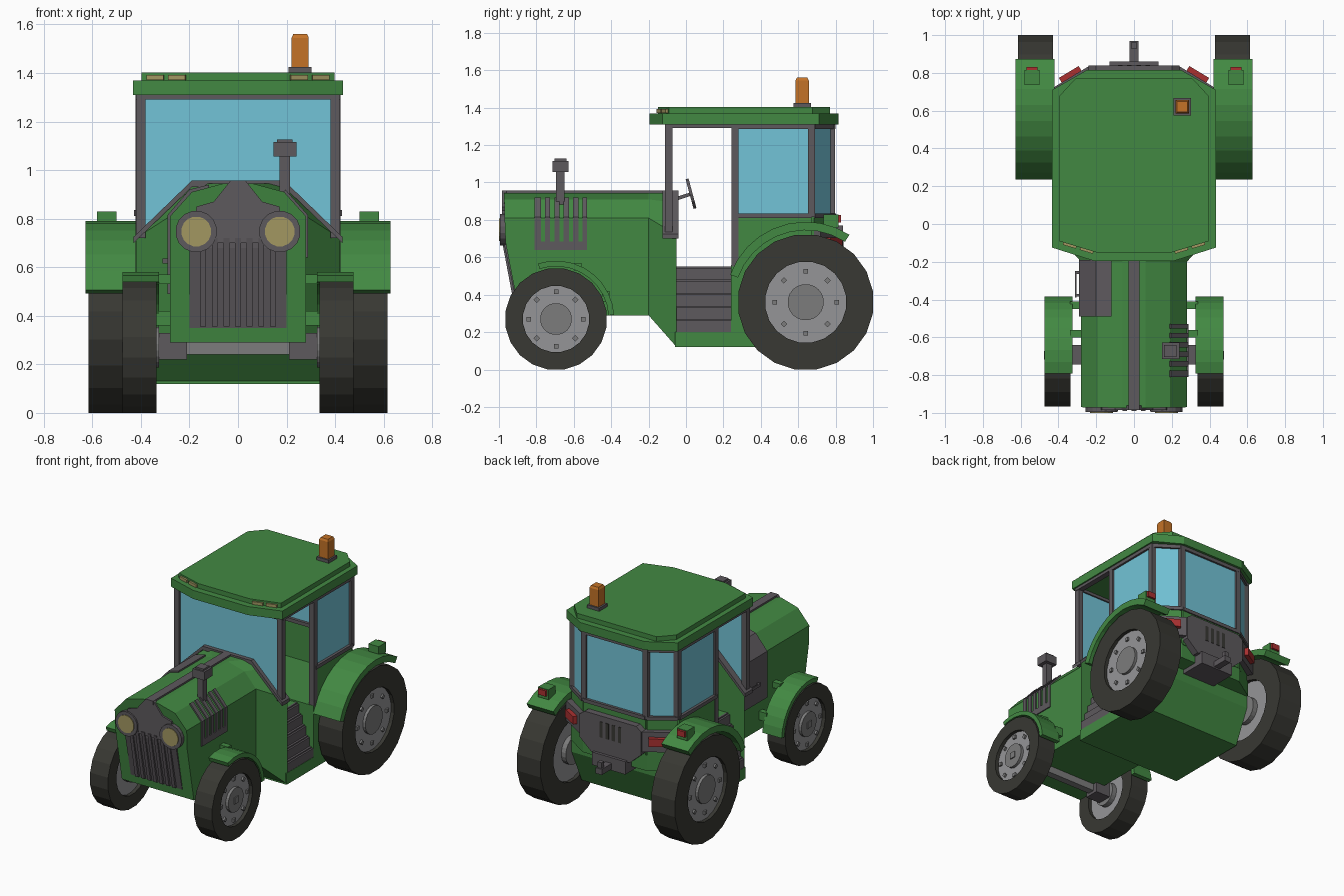
import bpy, bmesh, math
from mathutils import Vector

if "Cube" in bpy.data.objects:
    bpy.data.objects.remove(bpy.data.objects["Cube"])


def material(name, *rgb):
    m = bpy.data.materials.new(name)
    m.diffuse_color = (*rgb, 1)
    m.use_nodes = True
    m.node_tree.nodes["Principled BSDF"].inputs["Base Color"].default_value = m.diffuse_color
    return m


GREEN = material("green", 0.055, 0.25, 0.055)
DARK = material("dark_trim", 0.11, 0.10, 0.11)
RUBBER = material("rubber", 0.04, 0.04, 0.033)
GLASS = material("glass", 0.17, 0.55, 0.68)
RIM = material("rim", 0.30, 0.30, 0.31)
HUB = material("hub", 0.20, 0.20, 0.20)
LAMP = material("lamp", 0.36, 0.31, 0.12)
ORANGE = material("orange", 0.55, 0.17, 0.02)
RED = material("red", 0.40, 0.03, 0.03)


def loft(name, rings, mat, mir=False, closed=False):
    """Skin equal-length rings; cap the ends, or join last to first."""
    bm = bmesh.new()
    vs = [[bm.verts.new(p) for p in r] for r in rings]
    n = len(vs[0])
    for a, b in zip(vs, vs[1:] + ([vs[0]] if closed else [])):
        for i in range(n):
            j = (i + 1) % n
            bm.faces.new((a[i], a[j], b[j], b[i]))
    if not closed:
        bm.faces.new(vs[0])
        bm.faces.new(vs[-1])
    bmesh.ops.recalc_face_normals(bm, faces=bm.faces)
    me = bpy.data.meshes.new(name)
    bm.to_mesh(me)
    bm.free()
    me.materials.append(mat)
    ob = bpy.data.objects.new(name, me)
    bpy.context.collection.objects.link(ob)
    if mir:
        ob.modifiers.new("mirror", 'MIRROR').use_mirror_merge = False
    return ob


def prism(name, pts, axis, a, b, mat, mir=False):
    put = {'x': lambda p, t: (t, p[0], p[1]),
           'y': lambda p, t: (p[0], t, p[1]),
           'z': lambda p, t: (p[0], p[1], t)}[axis]
    return loft(name, [[put(p, t) for p in pts] for t in (a, b)], mat, mir)


def box(name, x0, x1, y0, y1, z0, z1, mat, mir=False):
    return prism(name, [(x0, y0), (x1, y0), (x1, y1), (x0, y1)], 'z', z0, z1, mat, mir)


def panel(name, p, q, z0, z1, t, mat, mir=False):
    """Upright slab between two plan points."""
    p, q = Vector(p), Vector(q)
    d = (q - p).normalized() * t / 2
    n = Vector((-d.y, d.x))
    return prism(name, [p + n, q + n, q - n, p - n], 'z', z0, z1, mat, mir)


def disc(cu, cv, r, n, phase=0.5):
    return [(cu + r * math.cos(2 * math.pi * (i + phase) / n),
             cv + r * math.sin(2 * math.pi * (i + phase) / n)) for i in range(n)]


def sym(half):
    return half + [(-p[0], *p[1:]) for p in reversed(half)]


def arc_band(name, cy, cz, r0, r1, a0, a1, x0, x1, mat, n=9):
    rings = []
    for i in range(n + 1):
        a = math.radians(a0 + (a1 - a0) * i / n)
        c, s = math.cos(a), math.sin(a)
        rings.append([(x, cy + r * c, cz + r * s)
                      for x, r in ((x0, r0), (x1, r0), (x1, r1), (x0, r1))])
    loft(name, rings, mat, True)


# Wheels: tyre ring, recessed rim, hub and bolts
def wheel(tag, cy, R, x0, x1, rim, hub, bolt_r):
    n = 20
    Rv = R / math.cos(math.pi / n)
    rings = []
    for i in range(n):
        a = 2 * math.pi * (i + 0.5) / n
        rings.append([(x, cy + r * math.cos(a), R + r * math.sin(a)) for r, x in
                      ((rim, x0), (Rv, x0), (Rv, x1), (rim, x1))])
    loft(tag + "_tyre", rings, RUBBER, True, closed=True)
    prism(tag + "_rim", disc(cy, R, rim + 0.004, n), 'x', x0 + 0.025, x1 - 0.025, RIM, True)
    prism(tag + "_hub", disc(cy, R, hub, n), 'x', x0 - 0.01, x1 - 0.005, HUB, True)
    for k in range(8):
        a = k * math.pi / 4
        prism(tag + "_bolt", disc(cy + bolt_r * math.cos(a), R + bolt_r * math.sin(a),
              0.017, 4, a * 2 / math.pi + 0.5), 'x', x1 - 0.03, x1 - 0.012, HUB, True)


wheel("rear", 0.64, 0.36, 0.43, 0.615, 0.218, 0.097, 0.165)
wheel("front", -0.695, 0.27, 0.335, 0.475, 0.178, 0.085, 0.145)
box("front_hub_cap", 0.46, 0.477, -0.717, -0.673, 0.248, 0.292, HUB, True)

# Fenders
arc_band("rear_fender", 0.64, 0.36, 0.385, 0.43, 57, 160, 0.42, 0.628, GREEN)
arc_band("front_fender", -0.695, 0.27, 0.282, 0.312, 4, 108, 0.325, 0.475, GREEN)
box("fender_bracket", 0.27, 0.34, -0.45, -0.41, 0.36, 0.42, GREEN, True)
box("fender_stay", 0.27, 0.34, -0.60, -0.56, 0.53, 0.57, GREEN, True)
box("fender_lamp_housing", 0.50, 0.58, 0.735, 0.815, 0.76, 0.83, GREEN, True)
box("fender_lamp", 0.51, 0.57, 0.81, 0.83, 0.785, 0.825, RED, True)

# Hood flaring into the cowl
hood = [(0.28, 0.29), (0.28, 0.68), (0.28, 0.81), (0.19, 0.91), (0.06, 0.945)]
front_y = [-0.89, -0.965, -0.97, -0.972, -0.974]
cowl = [(0.42, 0.12), (0.42, 0.5), (0.42, 0.72), (0.25, 0.89), (0.19, 0.945)]
loft("hood", [sym([(x, y, z) for (x, z), y in zip(hood, front_y)]),
              sym([(x, -0.2, z) for x, z in hood]),
              sym([(x, -0.05, z) for x, z in cowl])], GREEN)
box("hood_spine", -0.03, 0.03, -0.985, -0.1, 0.93, 0.957, DARK)

# Grille and headlights
prism("grille", [(-0.905, 0.35), (-0.975, 0.68), (-0.982, 0.80), (-0.95, 0.80), (-0.88, 0.35)],
      'x', -0.2, 0.2, DARK)
prism("grille_top", sym([(0.2, 0.7), (0.17, 0.85), (0.1, 0.87), (0.03, 0.957)]),
      'y', -0.984, -0.96, DARK)
for i in range(7):
    x = -0.144 + i * 0.048
    prism("grille_slat", [(-0.921, 0.355), (-0.99, 0.72), (-0.96, 0.72), (-0.89, 0.355)],
          'x', x - 0.012, x + 0.012, DARK)
prism("headlight_ring", disc(0.172, 0.747, 0.086, 16), 'y', -0.995, -0.955, DARK, True)
prism("headlight_lens", disc(0.172, 0.747, 0.062, 16), 'y', -1.0, -0.98, LAMP, True)

# Front axle
box("front_axle", -0.34, 0.34, -0.72, -0.67, 0.24, 0.29, HUB)
box("axle_block", 0.21, 0.325, -0.745, -0.64, 0.22, 0.33, DARK, True)

# Right vent panel with exhaust
band = [(0.27, 0.68), (0.288, 0.68), (0.288, 0.815), (0.195, 0.92), (0.18, 0.90), (0.27, 0.80)]
box("vent_base", 0.27, 0.288, -0.81, -0.53, 0.64, 0.685, DARK)
for k in range(6):
    y0 = -0.81 if k == 0 else -0.804 + k * 0.05
    y1 = -0.53 if k == 5 else -0.776 + k * 0.05
    prism("vent_bar", band, 'y', y0, y1, DARK)
box("exhaust_pipe", 0.17, 0.215, -0.695, -0.65, 0.88, 1.06, DARK)
box("exhaust_muffler", 0.147, 0.24, -0.715, -0.627, 1.055, 1.115, DARK)
box("exhaust_cap", 0.16, 0.225, -0.703, -0.64, 1.115, 1.127, DARK)

# Left engine cover with handle
prism("engine_cover", [(-0.27, 0.49), (-0.29, 0.49), (-0.29, 0.815), (-0.2, 0.92),
                       (-0.12, 0.94), (-0.12, 0.9)], 'y', -0.49, -0.19, DARK)
box("cover_handle", -0.312, -0.304, -0.39, -0.25, 0.615, 0.635, DARK)
for y in (-0.385, -0.265):
    box("handle_post", -0.305, -0.285, y, y + 0.015, 0.615, 0.635, DARK)

# Lower body, sill and steps
box("centre_tub", -0.28, 0.28, -0.06, 0.25, 0.12, 0.55, GREEN)
box("door_sill", -0.42, 0.42, -0.06, 0.25, 0.12, 0.2, GREEN)
prism("rear_body", [(0.24, 0.12), (0.56, 0.12), (0.67, 0.36), (0.67, 0.55), (0.24, 0.55)],
      'x', -0.42, 0.42, GREEN)
for i in range(5):
    box("step", 0.27, 0.418 - 0.028 * i, -0.05, 0.24, 0.2 + 0.07 * i, 0.262 + 0.07 * i, DARK, True)
    box("step_riser", 0.27, 0.405 - 0.028 * i, -0.05, 0.24, 0.2 + 0.07 * i, 0.27 + 0.07 * i, DARK, True)
prism("cab_floor", sym([(0.42, 0.24), (0.42, 0.68), (0.25, 0.79)]), 'z', 0.45, 0.56, GREEN)

# Cab: walls, sills, glass and headers follow one plan path
A, B, C = (0.403, 0.262), (0.403, 0.67), (0.24, 0.778)
for tag, p, q, mir in (("side", A, B, True), ("corner", B, C, True),
                       ("rear", C, (-C[0], C[1]), False)):
    panel(tag + "_wall", p, q, 0.55, 0.82, 0.032, GREEN, mir)
    panel(tag + "_sill", p, q, 0.81, 0.835, 0.05, DARK, mir)
    panel(tag + "_glass", p, q, 0.83, 1.30, 0.012, GLASS, mir)
    panel(tag + "_header", p, q, 1.285, 1.315, 0.04, DARK, mir)
for tag, (x, y), z in (("front", (0.4, -0.092), 0.72), ("door", A, 0.55),
                       ("side", B, 0.815), ("rear", C, 0.815)):
    box(tag + "_pillar", x - 0.019, x + 0.019, y - 0.019, y + 0.019, z, 1.315, DARK, True)
panel("door_header", (0.403, -0.1), A, 1.29, 1.315, 0.04, DARK, True)
panel("windscreen_header", (-0.41, -0.092), (0.41, -0.092), 1.29, 1.315, 0.035, DARK)
prism("windscreen", sym([(0.39, 0.75), (0.19, 0.945), (-0.0, 0.945)][:2] + []) +
      [(-0.39, 1.295), (0.39, 1.295)], 'y', -0.097, -0.085, GLASS)
prism("cowl_frame", sym([(0.43, 0.70), (0.43, 0.725), (0.19, 0.957)]) +
      [(-0.19, 0.93), (0.19, 0.93)], 'y', -0.125, -0.04, DARK)

# Roof, roof lights and beacon
prism("roof_lower", sym([(0.213, -0.195), (0.433, -0.125), (0.433, 0.71), (0.25, 0.815)]),
      'z', 1.31, 1.37, GREEN)
prism("roof_upper", sym([(0.2, -0.15), (0.398, -0.09), (0.398, 0.675), (0.31, 0.77)]),
      'z', 1.365, 1.403, GREEN)
panel("roof_light_inner", (0.215, -0.148), (0.285, -0.127), 1.372, 1.392, 0.02, LAMP, True)
panel("roof_light_outer", (0.305, -0.121), (0.375, -0.1), 1.372, 1.392, 0.02, LAMP, True)
box("beacon_base", 0.208, 0.303, 0.575, 0.667, 1.40, 1.425, DARK)
loft("beacon", [[(x, y, z) for x, y in disc(0.256, 0.621, r, 4)]
                for r, z in ((0.05, 1.42), (0.05, 1.545), (0.04, 1.56))], ORANGE)

# Steering wheel: tilted ring on a column
tilt = math.radians(15)
rings = []
for i in range(12):
    a = i * math.pi / 6
    ring = []
    for r, h in ((0.064, -0.008), (0.082, -0.008), (0.082, 0.008), (0.064, 0.008)):
        u = r * math.sin(a)
        ring.append((r * math.cos(a), 0.027 + h * math.cos(tilt) - u * math.sin(tilt),
                     0.94 + u * math.cos(tilt) + h * math.sin(tilt)))
    rings.append(ring)
loft("steering_wheel", rings, DARK, closed=True)
prism("steering_column", [(-0.06, 0.9), (0.03, 0.93), (0.027, 0.948), (-0.06, 0.92)],
      'x', -0.012, 0.012, DARK)
box("steering_spoke", -0.07, 0.07, 0.02, 0.032, 0.93, 0.95, DARK)

# Rear plate, tail lamps and hitch
prism("rear_plate", sym([(0.15, 0.5), (0.24, 0.58), (0.24, 0.74), (0.2, 0.77)]),
      'y', 0.78, 0.84, DARK)
panel("rear_plate_side", (0.23, 0.815), (0.42, 0.70), 0.60, 0.74, 0.045, DARK, True)
for x in (-0.072, -0.024, 0.024, 0.072):
    box("plate_slot", x - 0.012, x + 0.012, 0.83, 0.843, 0.62, 0.73, RUBBER)
panel("tail_lamp", (0.28, 0.815), (0.385, 0.752), 0.65, 0.705, 0.05, RED, True)
box("hitch_block", -0.13, 0.13, 0.64, 0.86, 0.42, 0.51, DARK)
box("hitch_bar", -0.024, 0.024, 0.84, 0.97, 0.43, 0.47, DARK)
box("hitch_pin", -0.015, 0.015, 0.93, 0.96, 0.46, 0.51, DARK)
